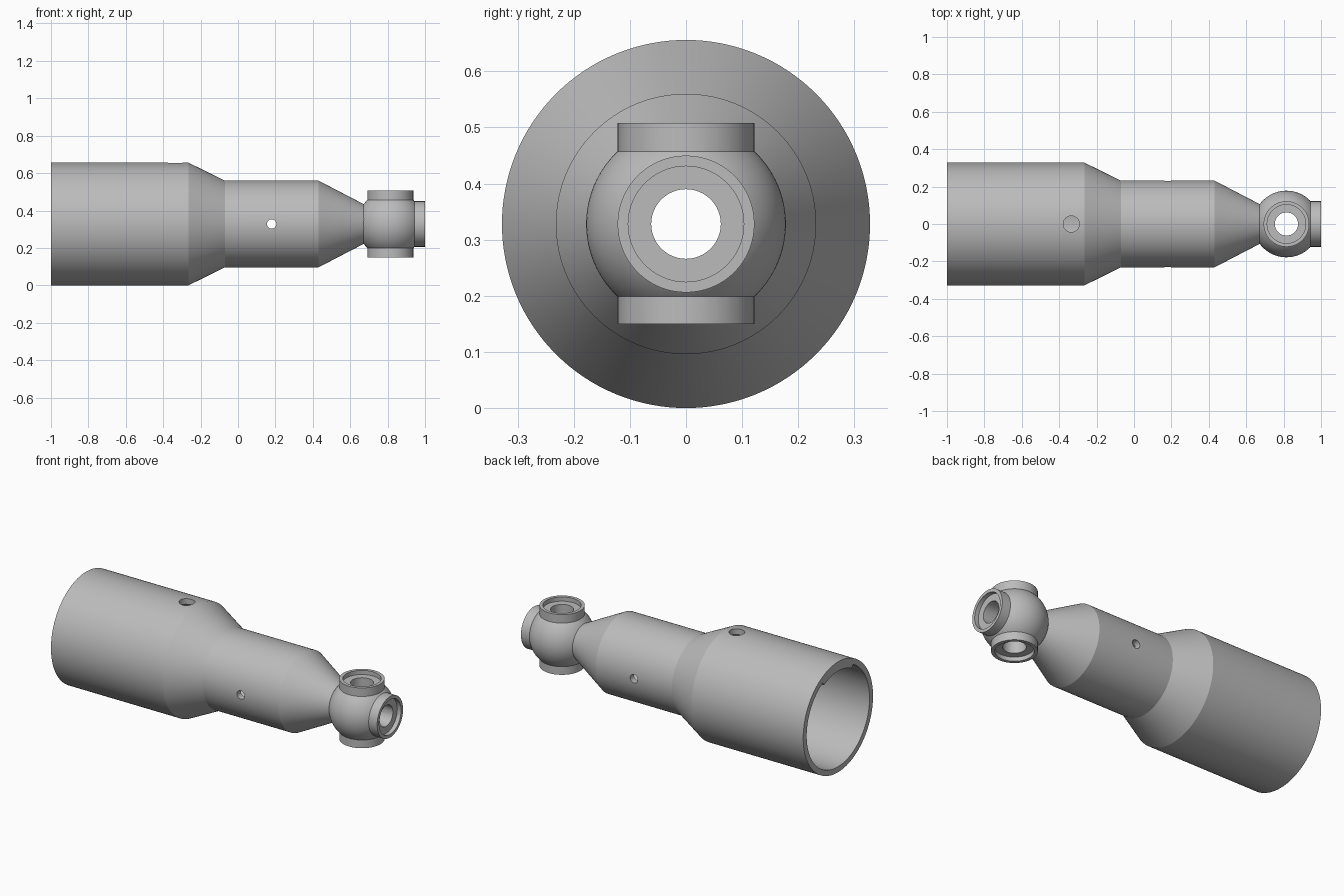
import bpy, bmesh, math
from mathutils import Matrix, Vector

if "Cube" in bpy.data.objects:
    bpy.data.objects.remove(bpy.data.objects["Cube"])

AXIS_Z = 0.328
BALL = Vector((0.815, 0, AXIS_Z))
BORE = 0.062

grey = bpy.data.materials.new("machined grey")
grey.use_nodes = True
grey.diffuse_color = (0.5, 0.5, 0.5, 1)
grey.node_tree.nodes["Principled BSDF"].inputs["Base Color"].default_value = (0.5, 0.5, 0.5, 1)


def finish(name, bm):
    bmesh.ops.recalc_face_normals(bm, faces=bm.faces)
    mesh = bpy.data.meshes.new(name)
    bm.to_mesh(mesh)
    bm.free()
    mesh.materials.append(grey)
    obj = bpy.data.objects.new(name, mesh)
    bpy.context.collection.objects.link(obj)
    return obj


def revolve(name, profile, start=0.0, sweep=math.tau, steps=128):
    """Turn a closed (x, radius) profile around the long axis."""
    bm = bmesh.new()
    full = sweep == math.tau
    rings = []
    for i in range(steps if full else steps + 1):
        a = start + sweep * i / steps
        rings.append([bm.verts.new((x, r * math.sin(a), AXIS_Z + r * math.cos(a)))
                      for x, r in profile])
    n = len(profile)
    for i in range(steps):
        a, b = rings[i], rings[(i + 1) % len(rings)]
        for j in range(n):
            k = (j + 1) % n
            bm.faces.new((a[j], a[k], b[k], b[j]))
    if not full:
        bm.faces.new(rings[0])
        bm.faces.new(rings[-1])
    return finish(name, bm)


def rod(name, start, end, radius, sides=64):
    start, end = Vector(start), Vector(end)
    axis = end - start
    turn = Vector((0, 0, 1)).rotation_difference(axis).to_matrix().to_4x4()
    bm = bmesh.new()
    bmesh.ops.create_cone(bm, cap_ends=True, segments=sides, radius1=radius, radius2=radius,
                          depth=axis.length,
                          matrix=Matrix.Translation((start + end) / 2) @ turn)
    return finish(name, bm)


def combine(obj, other, operation):
    """Apply a boolean and remove the helper."""
    mod = obj.modifiers.new("boolean", "BOOLEAN")
    mod.operation, mod.object, mod.solver = operation, other, "EXACT"
    bpy.context.view_layer.update()
    result = obj.evaluated_get(bpy.context.evaluated_depsgraph_get())
    mesh = bpy.data.meshes.new_from_object(result)
    obj.modifiers.clear()
    obj.data = mesh
    bpy.data.objects.remove(other)


# Stepped hollow body
outer = [(-1, 0.328), (-0.265, 0.328), (-0.07, 0.232), (0.43, 0.232), (0.69, 0.097)]
inner = [(0.69, BORE), (0.62, BORE), (0.41, 0.195), (-0.08, 0.195), (-0.28, 0.295), (-1, 0.295)]
body = revolve("stepped_body", outer + inner)

# Pin hole across the neck and port in the top
combine(body, rod("pin_cutter", (0.18, -0.5, AXIS_Z), (0.18, 0.5, AXIS_Z), 0.025, 32), "DIFFERENCE")
combine(body, rod("port_cutter", (-0.335, 0, 0.45), (-0.335, 0, 0.8), 0.043, 48), "DIFFERENCE")

# Raised key inside the open end
key = revolve("inner_key", [(-0.999, 0.272), (-0.45, 0.272), (-0.45, 0.305), (-0.999, 0.305)],
              -0.5, 1.0, 24)

# Ball with collars
bm = bmesh.new()
bmesh.ops.create_uvsphere(bm, u_segments=96, v_segments=48, radius=0.178,
                          matrix=Matrix.Translation(BALL))
ball = finish("ball_joint", bm)
directions = [Vector((1, 0, 0)), Vector((0, 0, 1)), Vector((0, 0, -1))]
tips = [0.185, 0.18, 0.178]
for d, tip in zip(directions, tips):
    combine(ball, rod("collar", BALL + d * 0.1, BALL + d * tip, 0.122), "UNION")

# Recessed seats and crossing bores
for d, tip in zip(directions, tips):
    combine(ball, rod("seat_cutter", BALL + d * (tip - 0.025), BALL + d * 0.3, 0.103), "DIFFERENCE")
for d in directions[:2]:
    combine(ball, rod("bore_cutter", BALL - d * 0.3, BALL + d * 0.3, BORE), "DIFFERENCE")

# Smooth shading with crisp edges
bpy.ops.object.select_all(action="DESELECT")
for obj in (body, key, ball):
    obj.select_set(True)
    bpy.context.view_layer.objects.active = obj
bpy.ops.object.shade_smooth_by_angle(angle=math.radians(20))
